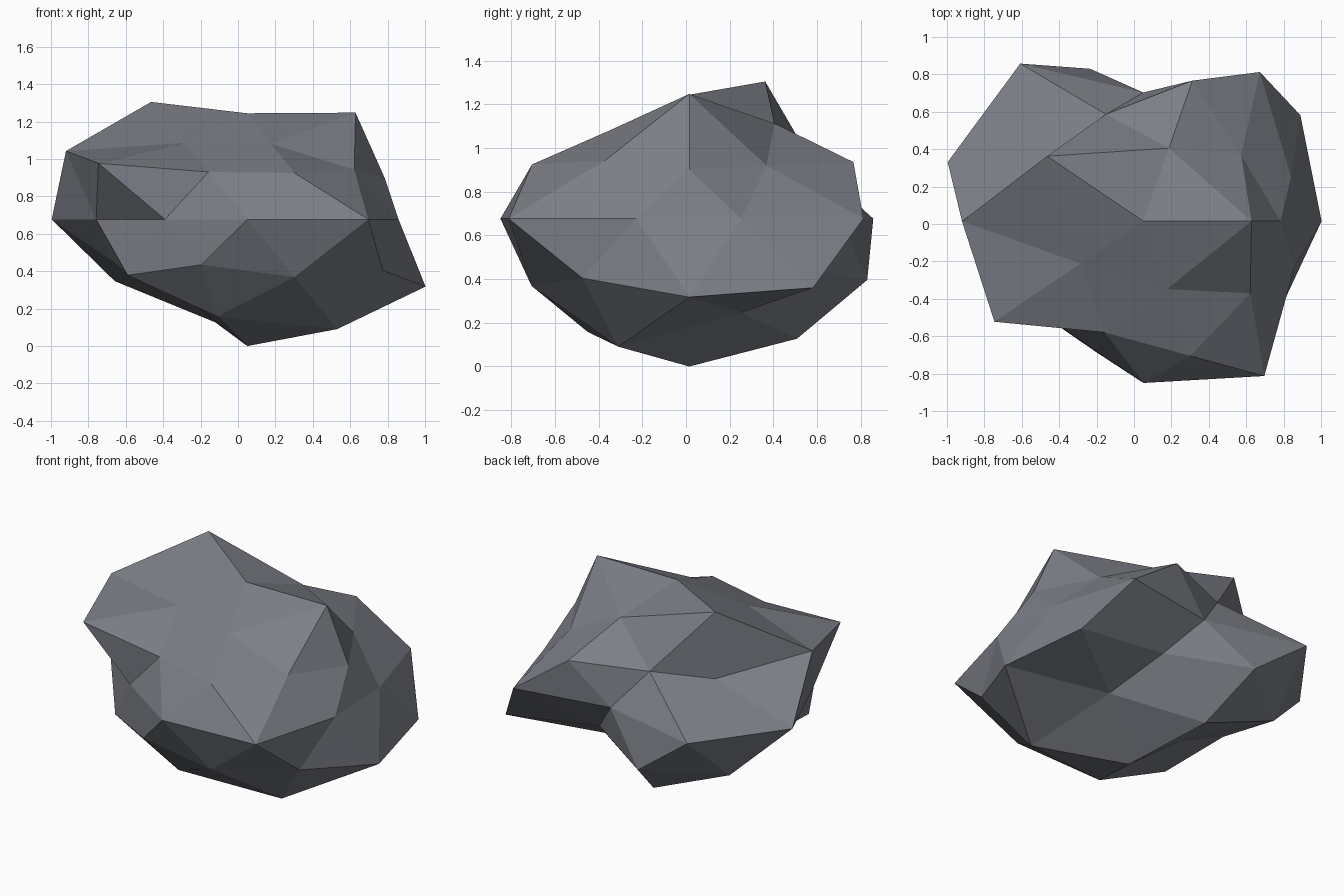
import bpy
import bmesh
import math
from mathutils import Vector

# Remove the default cube only
default_cube = bpy.data.objects.get("Cube")
if default_cube:
    bpy.data.objects.remove(default_cube, do_unlink=True)

# Bulge of the boulder in percent, ring by ring from the top point down,
# each ring running anticlockwise from the +x direction
BULGE_RINGS = [
    [93],
    [110, 84, 121, 79, 78],
    [76, 76, 114, 79, 83],
    [82, 95, 71, 110, 91],
    [83, 106, 74, 112, 110, 85, 75, 93, 110, 85],
    [116, 103, 81, 89, 100],
    [112, 71, 103, 93, 96],
    [83, 106, 73, 100, 113],
    [111],
]
CENTRE = Vector((0.05, 0.015, 0.68))
STRETCH = Vector((1.0, 0.93, 0.61))


def make_material(name, colour):
    """One flat colour for both viewport and render."""
    material = bpy.data.materials.new(name)
    material.use_nodes = True
    material.diffuse_color = colour
    shader = next(n for n in material.node_tree.nodes if n.type == "BSDF_PRINCIPLED")
    shader.inputs["Base Color"].default_value = colour
    shader.inputs["Roughness"].default_value = 0.9
    return material


def azimuth(vert):
    """Angle around z, nudged so that +x itself always sorts first."""
    return (math.atan2(vert.co.y, vert.co.x) + 0.05) % math.tau


def rings_from_top(verts):
    """Group the sphere's points into level rings, each sorted by azimuth."""
    rings = {}
    for vert in verts:
        rings.setdefault(round(vert.co.z, 2), []).append(vert)
    return [sorted(rings[level], key=azimuth) for level in sorted(rings, reverse=True)]


# Boulder: a faceted icosphere pushed in and out along its radii, then flattened
bm = bmesh.new()
bmesh.ops.create_icosphere(bm, subdivisions=2, radius=1.0)
for ring, bulges in zip(rings_from_top(bm.verts), BULGE_RINGS):
    for vert, percent in zip(ring, bulges):
        vert.co = CENTRE + vert.co * STRETCH * (percent / 100)

# Rest the lowest point on the ground
lowest = min(vert.co.z for vert in bm.verts)
bmesh.ops.translate(bm, verts=bm.verts, vec=(0, 0, -lowest))
bmesh.ops.recalc_face_normals(bm, faces=bm.faces)

mesh = bpy.data.meshes.new("boulder")
bm.to_mesh(mesh)
bm.free()
mesh.materials.append(make_material("slate grey stone", (0.2, 0.21, 0.24, 1.0)))

boulder = bpy.data.objects.new("boulder", mesh)
bpy.context.collection.objects.link(boulder)
